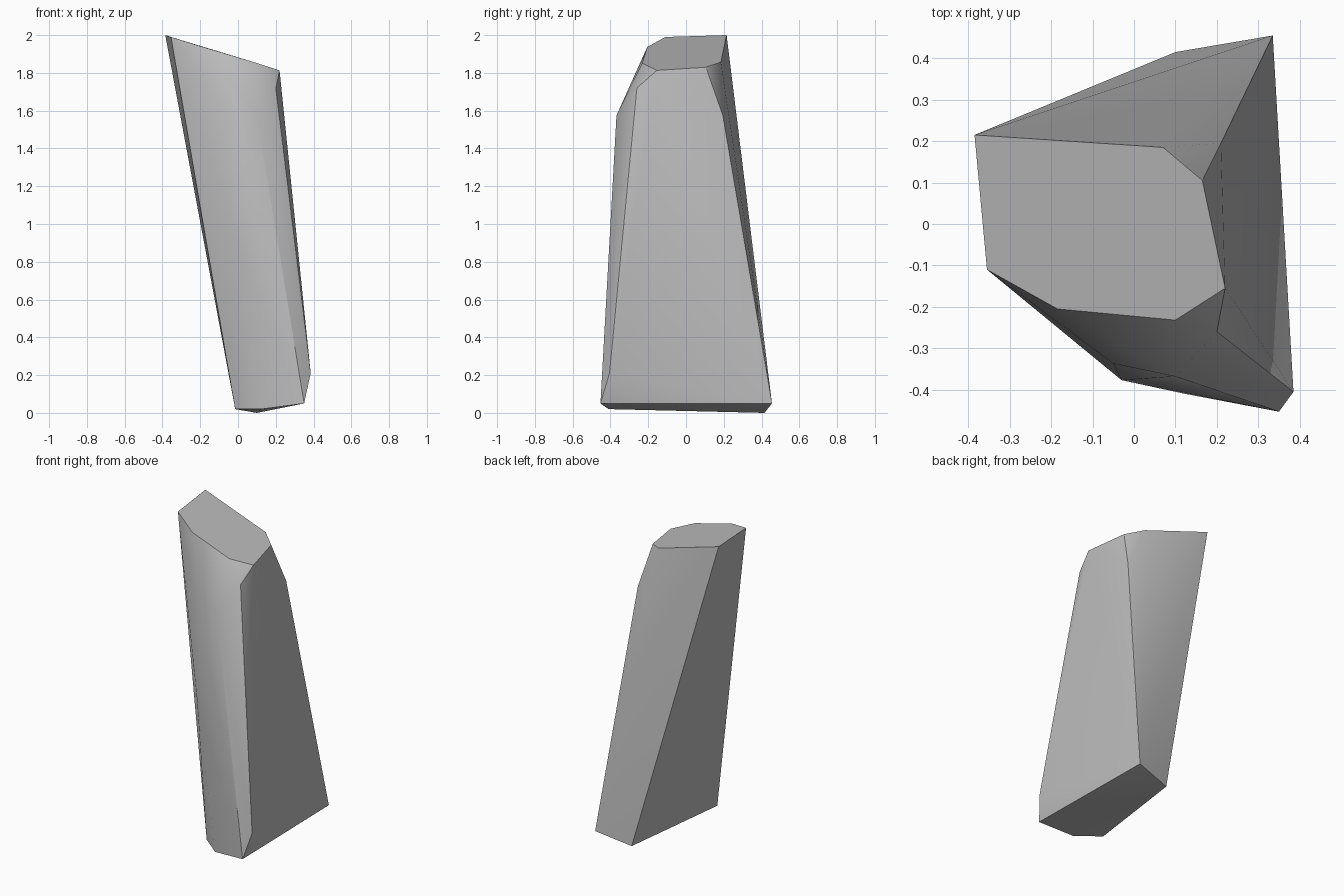
import bpy, bmesh, math

cube = bpy.data.objects.get("Cube")
if cube:
    bpy.data.objects.remove(cube, do_unlink=True)

stone = bpy.data.materials.new("stone_grey")
stone.use_nodes = True
grey = (0.5, 0.5, 0.5, 1)
stone.diffuse_color = grey
stone.node_tree.nodes["Principled BSDF"].inputs["Base Color"].default_value = grey

# Slanted top rim
top_rim = [(-.385, .215, 2), (.07, .185, 1.857), (.165, .105, 1.83), (.22, -.155, 1.813),
           (.10, -.232, 1.852), (-.185, -.205, 1.937), (-.355, -.11, 1.99)]
# Chipped shoulders and the bulge of the rounded front
shoulder = [(.21, .195, 1.575), (.20, -.26, 1.72), (.10, -.368, 1.575),
            (-.05, -.337, 1.6), (-.03, -.377, .95)]
# Base rim and its raised front corner
base_rim = [(.385, -.405, .21), (.35, -.453, .05), (.335, .455, .05),
            (.10, .415, 0), (-.015, -.30, .02), (.123, -.41, .02)]

# Leaning rock pillar: the convex skin around the three rings
bm = bmesh.new()
for point in top_rim + shoulder + base_rim:
    bm.verts.new(point)
bmesh.ops.convex_hull(bm, input=bm.verts)
bmesh.ops.dissolve_limit(bm, angle_limit=math.radians(3), verts=bm.verts, edges=bm.edges)
bmesh.ops.recalc_face_normals(bm, faces=bm.faces)
mesh = bpy.data.meshes.new("rock_pillar")
bm.to_mesh(mesh)
bm.free()
mesh.materials.append(stone)

rock = bpy.data.objects.new("rock_pillar", mesh)
bpy.context.collection.objects.link(rock)
bpy.context.view_layer.objects.active = rock
rock.select_set(True)
bpy.ops.object.shade_smooth_by_angle(angle=math.radians(30))
